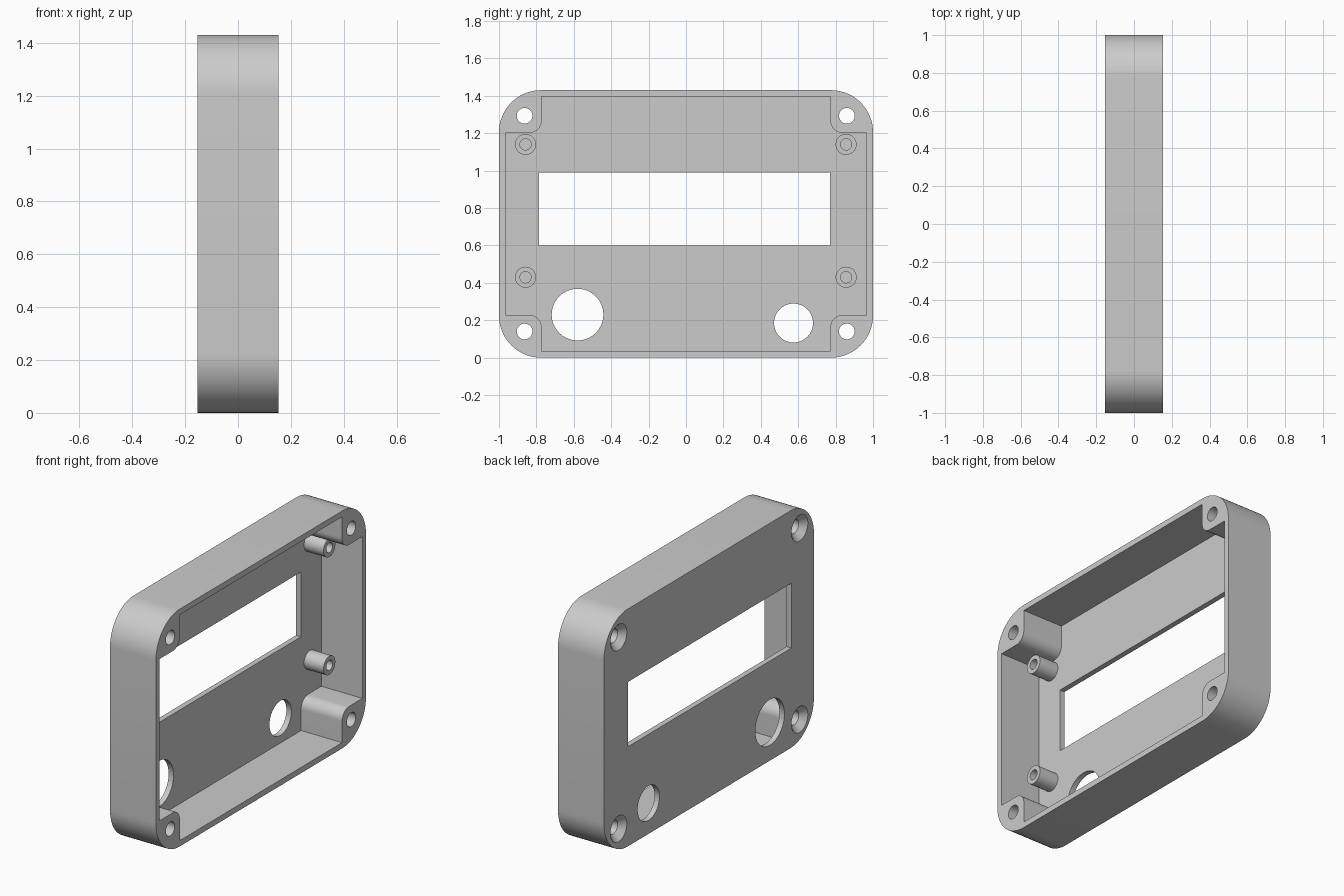
import bpy
import bmesh
from math import cos, sin, pi, radians

if "Cube" in bpy.data.objects:
    bpy.data.objects.remove(bpy.data.objects["Cube"], do_unlink=True)

HALF_Y, HEIGHT, HALF_X = 1.0, 1.43, 0.153
MID_Z = HEIGHT / 2
WALL = 0.035
FLOOR = -HALF_X + 0.033      # inner face of the panel
OVER = 0.1                   # overshoot for clean cuts

grey = bpy.data.materials.new("plastic_grey")
grey.use_nodes = True
grey.diffuse_color = (0.6, 0.6, 0.6, 1)
grey.node_tree.nodes["Principled BSDF"].inputs["Base Color"].default_value = (0.6, 0.6, 0.6, 1)


def arc(y, z, r, start, end, steps=16):
    """Points of an arc in the panel plane, angles in degrees."""
    angles = [radians(start + (end - start) * i / steps) for i in range(steps + 1)]
    return [(y + r * cos(a), z + r * sin(a)) for a in angles]


def circle(y, z, r, steps=64):
    return arc(y, z, r, 0, 360, steps)[:-1]


def loft(name, sections):
    """Solid through outlines placed along x: [(x, outline), ...]."""
    bm = bmesh.new()
    rings = [[bm.verts.new((x, y, z)) for y, z in outline] for x, outline in sections]
    for a, b in zip(rings, rings[1:]):
        for i in range(len(a)):
            j = (i + 1) % len(a)
            bm.faces.new((a[i], a[j], b[j], b[i]))
    bm.faces.new(rings[0][::-1])
    bm.faces.new(rings[-1])
    bmesh.ops.recalc_face_normals(bm, faces=bm.faces)
    mesh = bpy.data.meshes.new(name)
    bm.to_mesh(mesh)
    bm.free()
    mesh.materials.append(grey)
    obj = bpy.data.objects.new(name, mesh)
    bpy.context.collection.objects.link(obj)
    return obj


def combine(target, tool, operation):
    """Apply a boolean and discard the helper."""
    mod = target.modifiers.new("boolean", 'BOOLEAN')
    mod.operation, mod.object, mod.solver = operation, tool, 'EXACT'
    bpy.ops.object.select_all(action='DESELECT')
    bpy.context.view_layer.objects.active = target
    target.select_set(True)
    bpy.ops.object.modifier_apply(modifier=mod.name)
    bpy.data.objects.remove(tool, do_unlink=True)


def cut(target, sections):
    combine(target, loft("cutter", sections), 'DIFFERENCE')


# Outer block with rounded corners
R = 0.225
outline = []
for start, sy, sz in ((0, 1, 1), (90, -1, 1), (180, -1, -1), (270, 1, -1)):
    outline += arc(sy * (HALF_Y - R), MID_Z + sz * (MID_Z - R), R, start, start + 90)
case = loft("enclosure_shell", [(-HALF_X, outline), (HALF_X, outline)])

# Cavity notched around the four screw bosses
BOSS_Y, BOSS_Z, BOSS_R = 0.772, MID_Z - 0.228, 0.065
quarter = [(HALF_Y - WALL, BOSS_Z)]
quarter += arc(BOSS_Y + BOSS_R, BOSS_Z + BOSS_R, BOSS_R, 270, 180, 12)
quarter += [(BOSS_Y, MID_Z - WALL)]
cavity = []
for sy, sz in ((1, 1), (-1, 1), (-1, -1), (1, -1)):
    points = [(sy * y, MID_Z + sz * z) for y, z in quarter]
    cavity += points if sy * sz > 0 else points[::-1]
cut(case, [(FLOOR, cavity), (HALF_X + OVER, cavity)])

# Circuit board standoffs with blind holes
TIP = 0.01
for y in (-0.858, 0.856):
    for z in (0.43, 1.14):
        post = loft("standoff", [(FLOOR - 0.015, circle(y, z, 0.056)), (TIP, circle(y, z, 0.056))])
        combine(case, post, 'UNION')
        cut(case, [(FLOOR, circle(y, z, 0.03)), (TIP + OVER, circle(y, z, 0.03))])

# Display window
window = [(-0.785, 0.6), (0.77, 0.6), (0.77, 0.99), (-0.785, 0.99)]
cut(case, [(-HALF_X - OVER, window), (FLOOR + OVER, window)])

# Round panel openings
for y, z, r in ((-0.58, 0.23, 0.138), (0.575, 0.185, 0.104)):
    cut(case, [(-HALF_X - OVER, circle(y, z, r)), (FLOOR + OVER, circle(y, z, r))])

# Countersunk corner screw holes
SCREW_R, HEAD_R = 0.042, 0.078
for y in (-0.863, 0.86):
    for z in (0.14, 1.293):
        bore, head = circle(y, z, SCREW_R), circle(y, z, HEAD_R)
        cut(case, [(-HALF_X - OVER, head), (-HALF_X, head),
                   (-HALF_X + HEAD_R - SCREW_R, bore), (HALF_X + OVER, bore)])

# Smooth curved walls, crisp edges
bpy.ops.object.select_all(action='DESELECT')
bpy.context.view_layer.objects.active = case
case.select_set(True)
bpy.ops.object.shade_smooth_by_angle(angle=radians(30))
